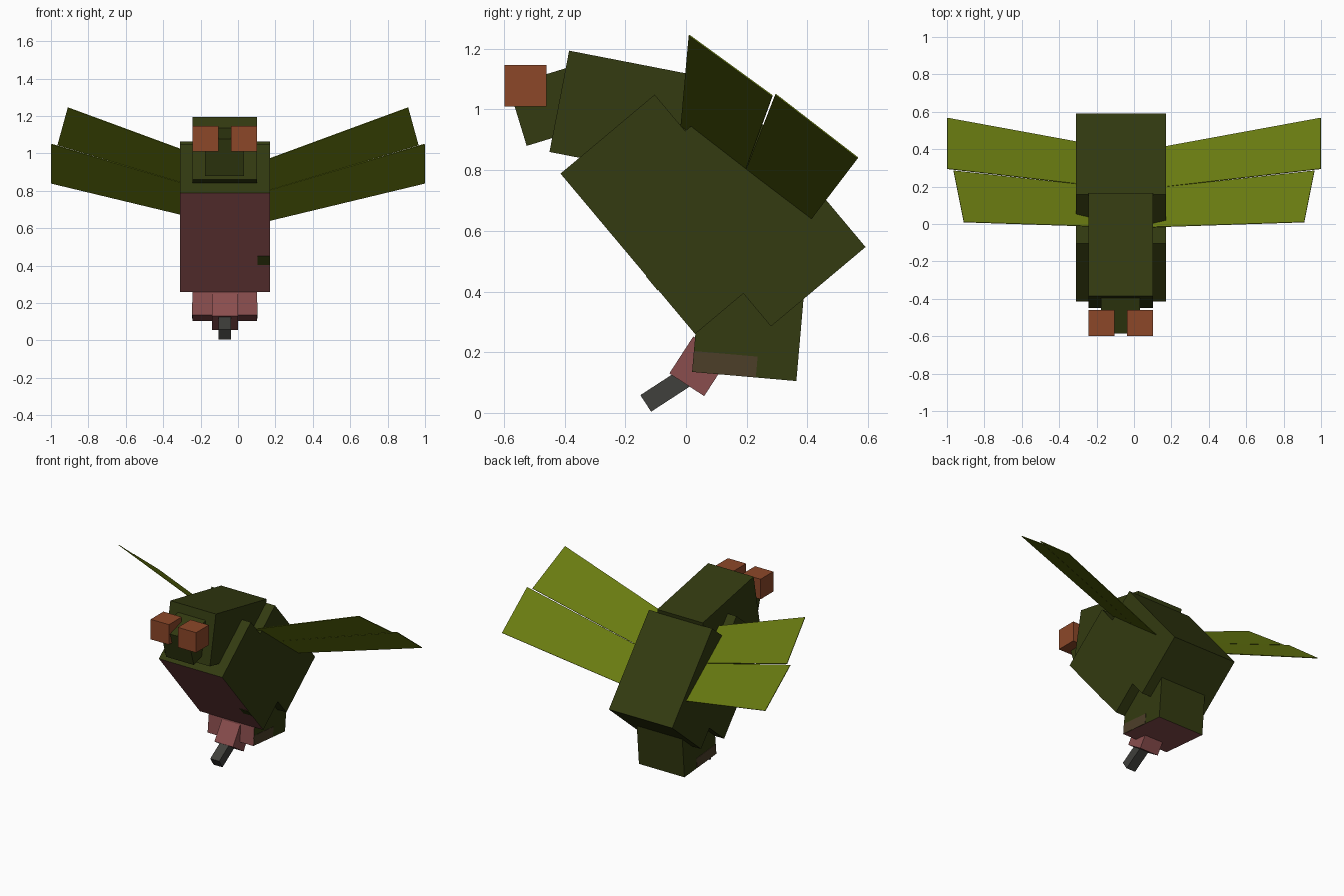
import bpy
import bmesh
from math import sin, cos, radians

if "Cube" in bpy.data.objects:
    bpy.data.objects.remove(bpy.data.objects["Cube"], do_unlink=True)


def material(name, srgb):
    col = [((c + 0.055) / 1.055) ** 2.4 if c > 0.04 else c / 12.92 for c in srgb] + [1]
    m = bpy.data.materials.new(name)
    m.use_nodes = True
    m.diffuse_color = col
    m.node_tree.nodes["Principled BSDF"].inputs["Base Color"].default_value = col
    return m


GREEN = material("dark green", (0.2, 0.23, 0.065))
PINK = material("dusty pink", (0.54, 0.305, 0.305))
OLIVE = material("bright olive", (0.41, 0.48, 0.065))
RUST = material("rust orange", (0.55, 0.28, 0.16))
GREY = material("dark grey", (0.25, 0.25, 0.235))
BROWN = material("muddy brown", (0.3, 0.245, 0.16))


def finish(name, bm, mats):
    mesh = bpy.data.meshes.new(name)
    bmesh.ops.recalc_face_normals(bm, faces=bm.faces)
    bm.to_mesh(mesh)
    bm.free()
    for m in mats:
        mesh.materials.append(m)
    ob = bpy.data.objects.new(name, mesh)
    bpy.context.collection.objects.link(ob)
    return ob


def box(name, x, corner, tilt, size, mats, painted=None):
    """Box spanning x, tilted in the side plane about its lower front corner.
    painted picks the faces (by normal) that take the second material."""
    a = radians(tilt)
    bm = bmesh.new()
    bmesh.ops.create_cube(bm, size=1)
    for v in bm.verts:
        u, w = (v.co.y + 0.5) * size[0], (v.co.z + 0.5) * size[1]
        v.co = (x[1] if v.co.x > 0 else x[0],
                corner[0] + u * cos(a) - w * sin(a),
                corner[1] + u * sin(a) + w * cos(a))
    bm.normal_update()
    if painted:
        for f in bm.faces:
            f.material_index = int(painted(f.normal))
    return finish(name, bm, mats)


WIDE, NARROW = (-0.31, 0.17), (-0.243, 0.102)

# Body: two overlapping tilted blocks, pink belly on the front one
box("front_body", WIDE, (0.03, 0.26), 40, (0.405, 0.69), [GREEN, PINK],
    lambda n: n.y < -0.7)
box("back_body", WIDE, (0.28, 0.285), 40, (0.407, 0.675), [GREEN])
box("belly_spot", (0.105, 0.17), (0.092 - 0.185, 0.403), 40, (0.01, 0.06), [GREEN])

# Abdomen with pink front and underside and brown side patches
box("abdomen", NARROW, (0.02, 0.135), -5, (0.345, 0.3), [GREEN, PINK],
    lambda n: n.y < -0.7 or n.z < -0.7)
for side, x in (("left", NARROW[1]), ("right", NARROW[0])):
    box(side + "_abdomen_patch", (x - 0.002, x + 0.002), (0.021, 0.136), -5,
        (0.21, 0.068), [BROWN])

# Tail and stinger
box("tail", (-0.14, 0.0), (-0.055, 0.13), -33, (0.137, 0.145), [PINK])
box("stinger", (-0.105, -0.037), (-0.115, 0.004), 33, (0.2, 0.065), [GREY])

# Head, snout and eyes
box("head", NARROW, (-0.45, 0.86), -11, (0.56, 0.34), [GREEN])
box("snout", (-0.177, 0.033), (-0.525, 0.88), 17, (0.2, 0.207), [GREEN])
for side, x in (("left", -0.037), ("right", -0.243)):
    box(side + "_eye", (x, x + 0.138), (-0.598, 1.01), 0, (0.138, 0.137), [RUST])

# Wings: two thin panels on each side
PANELS = {
    "front_wing": [(0, -0.02, 0.91), (0.91, 0.01, 1.245),
                   (0.965, 0.285, 1.045), (0, 0.18, 0.755)],
    "back_wing": [(0, 0.18, 0.755), (0.998, 0.295, 1.05),
                  (0.998, 0.567, 0.84), (0, 0.384, 0.6)],
}
for side, s in (("left", 1), ("right", -1)):
    for part, pts in PANELS.items():
        bm = bmesh.new()
        bm.faces.new([bm.verts.new((s * x, y, z)) for x, y, z in pts])
        wing = finish(side + "_" + part, bm, [OLIVE])
        thick = wing.modifiers.new("thickness", "SOLIDIFY")
        thick.thickness = 0.004
        thick.offset = 0
